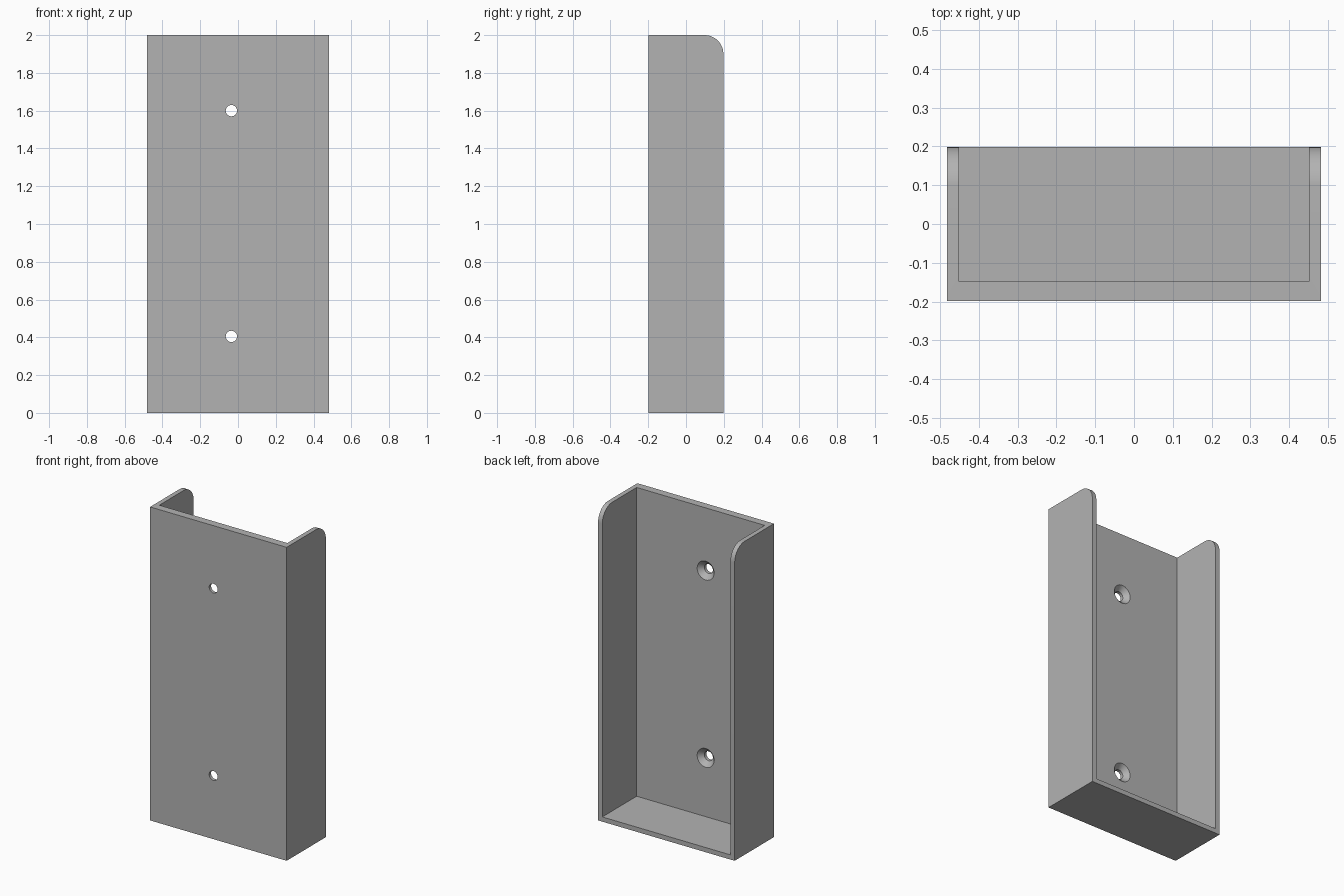
import bpy
import bmesh
from math import sin, cos, pi, radians

old = bpy.data.objects.get("Cube")
if old:
    bpy.data.objects.remove(old, do_unlink=True)

HALF_W, HALF_D, HEIGHT = 0.482, 0.198, 2.0
WALL, BACK, CORNER = 0.03, 0.05, 0.1
HOLE_X, HOLE_R, SINK_R = -0.035, 0.03, 0.06

grey = bpy.data.materials.new("grey plastic")
grey.use_nodes = True
grey.diffuse_color = (0.45, 0.45, 0.45, 1)
grey.node_tree.nodes["Principled BSDF"].inputs["Base Color"].default_value = grey.diffuse_color


def loft(name, rings):
    """Closed solid skinned through rings of points, capped at both ends."""
    bm = bmesh.new()
    loops = [[bm.verts.new(p) for p in ring] for ring in rings]
    n = len(loops[0])
    for a, b in zip(loops, loops[1:]):
        for i in range(n):
            j = (i + 1) % n
            bm.faces.new((a[i], a[j], b[j], b[i]))
    bm.faces.new(loops[0])
    bm.faces.new(loops[-1])
    bmesh.ops.recalc_face_normals(bm, faces=bm.faces)
    mesh = bpy.data.meshes.new(name)
    bm.to_mesh(mesh)
    bm.free()
    mesh.materials.append(grey)
    obj = bpy.data.objects.new(name, mesh)
    bpy.context.collection.objects.link(obj)
    return obj


def cut(target, cutter):
    """Subtract a cutter for good, then discard it."""
    mod = target.modifiers.new("cut", "BOOLEAN")
    mod.operation = "DIFFERENCE"
    mod.solver = "EXACT"
    mod.object = cutter
    bpy.context.view_layer.objects.active = target
    bpy.ops.object.modifier_apply(modifier=mod.name)
    bpy.data.objects.remove(cutter, do_unlink=True)


# Tray body: side profile with one rounded top corner, extruded across the width
arc = [(HALF_D - CORNER + CORNER * sin(t), HEIGHT - CORNER + CORNER * cos(t))
       for t in (pi / 2 * i / 16 for i in range(17))]
profile = [(-HALF_D, 0), (-HALF_D, HEIGHT)] + arc + [(HALF_D, 0)]
holder = loft("wall_holder", [[(x, y, z) for y, z in profile] for x in (-HALF_W, HALF_W)])

# Cavity open at the top and rear, leaving the sides, floor and mounting plate
inner_x, inner_y = HALF_W - WALL, -HALF_D + BACK
section = [(-inner_x, inner_y), (inner_x, inner_y), (inner_x, 1), (-inner_x, 1)]
cut(holder, loft("cavity", [[(x, y, z) for x, y in section] for z in (WALL, HEIGHT + 1)]))

# Countersunk screw holes through the mounting plate
depth = SINK_R - HOLE_R
steps = [(-HALF_D - 0.1, HOLE_R), (inner_y - depth, HOLE_R),
         (inner_y, SINK_R), (inner_y + 0.05, SINK_R)]
for hole_z in (0.405, 1.6):
    rings = [[(HOLE_X + r * cos(2 * pi * i / 32), y, hole_z + r * sin(2 * pi * i / 32))
              for i in range(32)] for y, r in steps]
    cut(holder, loft("screw_hole", rings))

# Smooth the rounded surfaces while keeping edges sharp
bpy.ops.object.select_all(action="DESELECT")
holder.select_set(True)
bpy.context.view_layer.objects.active = holder
bpy.ops.object.shade_smooth_by_angle(angle=radians(30))
